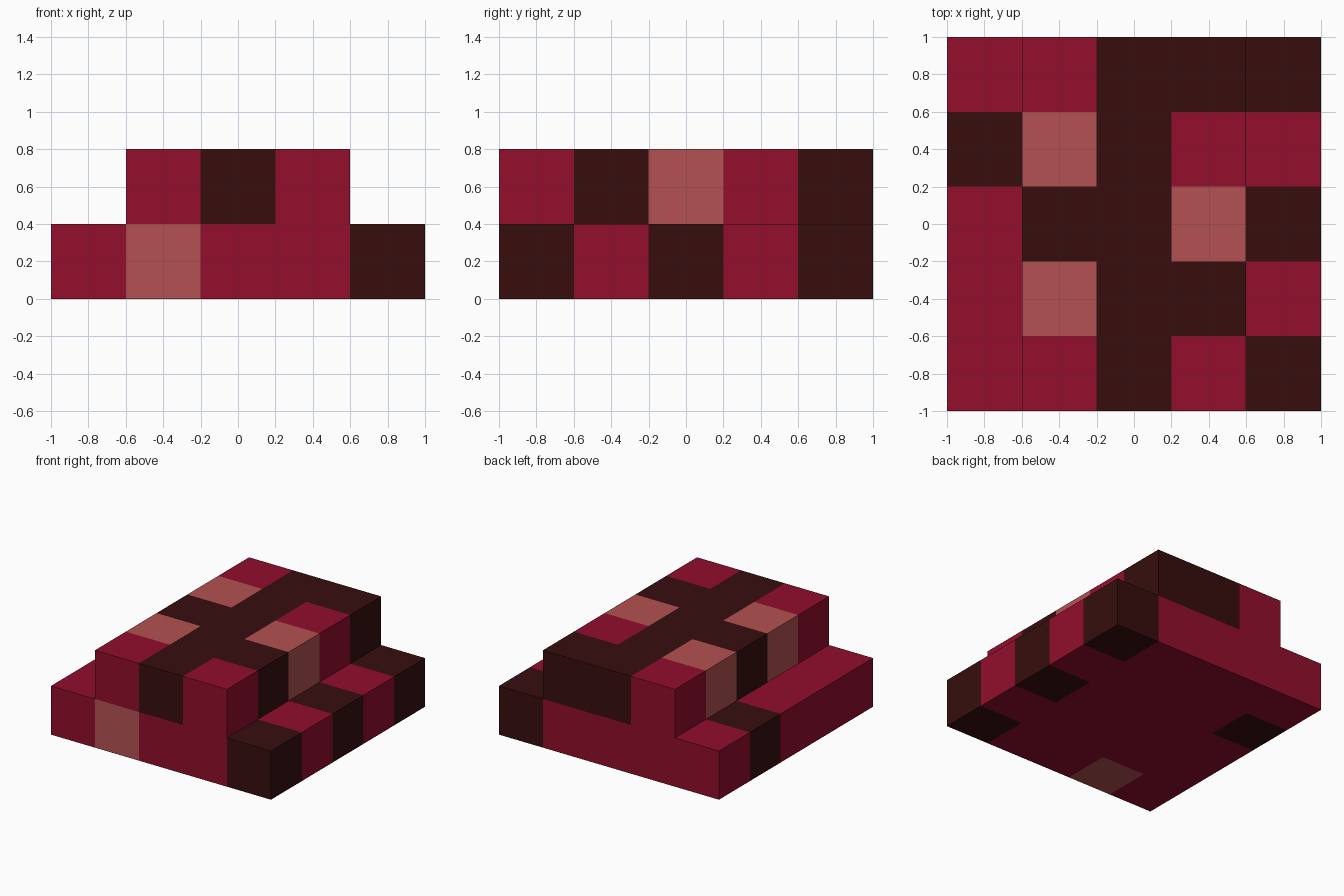
import bpy
import bmesh
from mathutils import Vector

if "Cube" in bpy.data.objects:
    bpy.data.objects.remove(bpy.data.objects["Cube"])

CELL = 0.4
# Each layer: rows from back (+y) to front (-y), letters from left (-x) to right (+x)
LAYERS = {
    "base_layer": ["RRRRD", "DRRRR", "RRRRD", "RRRRR", "RPRRD"],
    "raised_layer": [".RDD.", ".PDR.", ".DDP.", ".PDD.", ".RDR."],
}


def linear(hex_color):
    srgb = [int(hex_color[i:i + 2], 16) / 255 for i in (0, 2, 4)]
    return [c / 12.92 if c <= 0.04045 else ((c + 0.055) / 1.055) ** 2.4 for c in srgb] + [1]


# Block colours
COLORS = {"R": ("crimson", "920E2C"), "D": ("dark_brown", "370D0D"), "P": ("pink", "B35151")}
materials = []
for name, hex_color in COLORS.values():
    mat = bpy.data.materials.new(name)
    mat.diffuse_color = linear(hex_color)
    mat.use_nodes = True
    mat.node_tree.nodes["Principled BSDF"].inputs["Base Color"].default_value = mat.diffuse_color
    materials.append(mat)
SLOT = {letter: i for i, letter in enumerate(COLORS)}

# Filled cells: (column, row from front, level) -> letter
cells = {}
for k, rows in enumerate(LAYERS.values()):
    for j, row in enumerate(reversed(rows)):
        for i, letter in enumerate(row):
            if letter != ".":
                cells[i, j, k] = letter


def build_layer(name, level):
    """Blocks of one layer, keeping only faces that no neighbour covers."""
    bm = bmesh.new()
    for (i, j, k), letter in cells.items():
        if k != level:
            continue
        centre = Vector((i - 2, j - 2, k + 0.5)) * CELL
        verts = bmesh.ops.create_cube(bm, size=CELL)["verts"]
        faces = {f for v in verts for f in v.link_faces}
        bm.normal_update()
        covered = []
        for f in faces:
            f.material_index = SLOT[letter]
            n = f.normal
            if (i + round(n.x), j + round(n.y), k + round(n.z)) in cells:
                covered.append(f)
        bmesh.ops.translate(bm, verts=verts, vec=centre)
        bmesh.ops.delete(bm, geom=covered, context='FACES')
    bmesh.ops.remove_doubles(bm, verts=bm.verts, dist=0.001)
    mesh = bpy.data.meshes.new(name)
    bm.to_mesh(mesh)
    bm.free()
    for mat in materials:
        mesh.materials.append(mat)
    bpy.context.collection.objects.link(bpy.data.objects.new(name, mesh))


# Full 5 x 5 base and the three-wide raised strip
for level, name in enumerate(LAYERS):
    build_layer(name, level)
